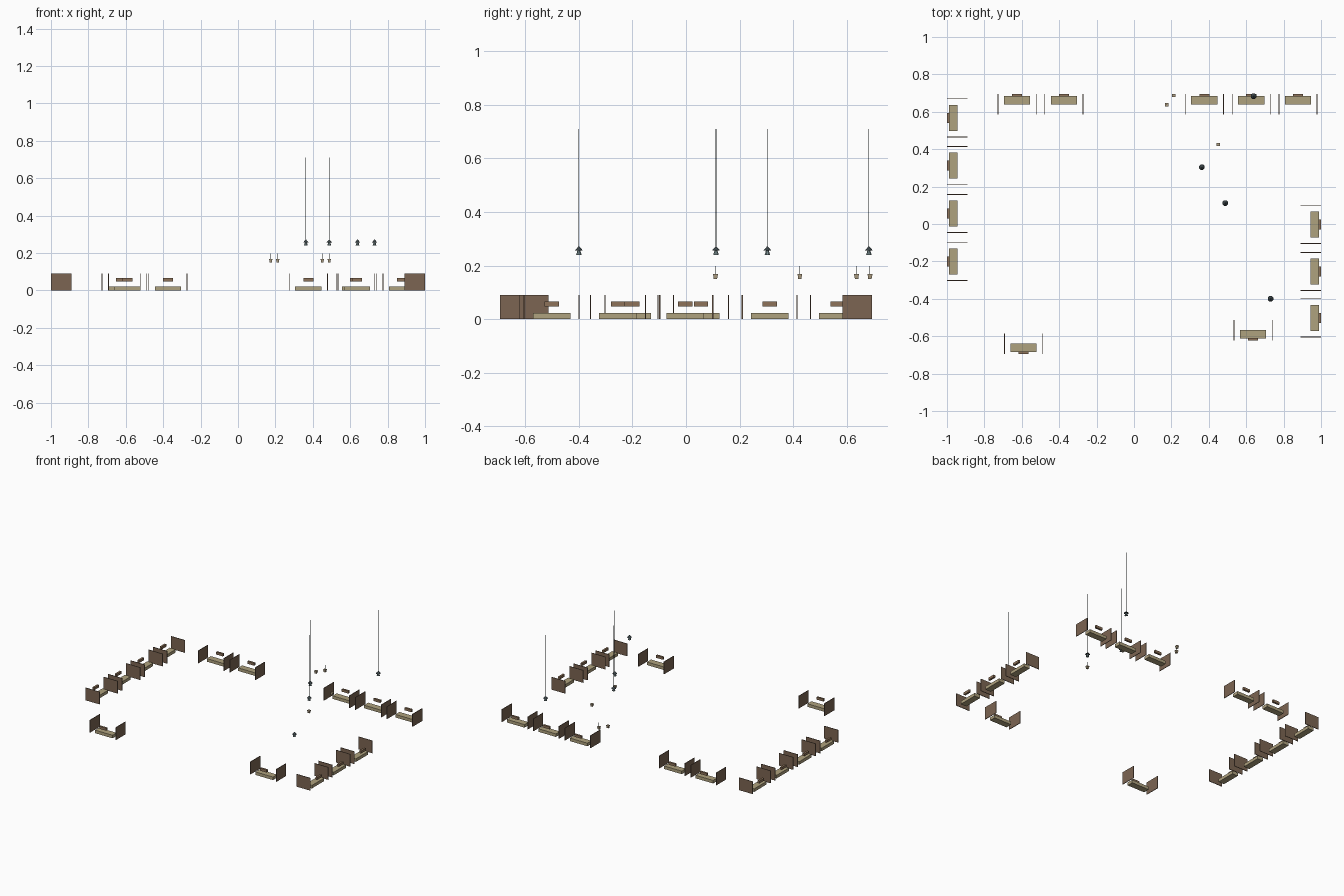
import bpy, bmesh, math
from mathutils import Matrix, Vector

if "Cube" in bpy.data.objects:
    bpy.data.objects.remove(bpy.data.objects["Cube"])


def material(name, rgb):
    m = bpy.data.materials.new(name)
    m.diffuse_color = (*rgb, 1)
    m.use_nodes = True
    m.node_tree.nodes["Principled BSDF"].inputs["Base Color"].default_value = m.diffuse_color
    return m


PANEL = material("brown_panel", (0.20, 0.13, 0.085))
SEAT = material("tan_seat", (0.43, 0.36, 0.21))
PAD = material("brown_pad", (0.27, 0.17, 0.10))
METAL = material("dark_metal", (0.04, 0.055, 0.06))
GLASS = material("grey_glass", (0.20, 0.28, 0.29))
CANDLE = material("tan_lantern", (0.42, 0.34, 0.22))


def finish(name, bm, mat, matrix):
    me = bpy.data.meshes.new(name)
    bm.to_mesh(me)
    bm.free()
    me.materials.append(mat)
    ob = bpy.data.objects.new(name, me)
    ob.matrix_world = matrix
    bpy.context.collection.objects.link(ob)


def box(name, lo, hi, mat, matrix=Matrix()):
    lo, hi = Vector(lo), Vector(hi)
    bm = bmesh.new()
    bmesh.ops.create_cube(bm, size=1)
    bmesh.ops.scale(bm, vec=hi - lo, verts=bm.verts)
    bmesh.ops.translate(bm, vec=(lo + hi) / 2, verts=bm.verts)
    finish(name, bm, mat, matrix)


def frustum(name, sides, r_low, r_high, z0, z1, mat, matrix):
    bm = bmesh.new()
    bmesh.ops.create_cone(bm, cap_ends=True, segments=sides, radius1=r_low,
                          radius2=r_high, depth=z1 - z0)
    bmesh.ops.rotate(bm, matrix=Matrix.Rotation(math.pi / sides, 3, 'Z'), verts=bm.verts)
    bmesh.ops.translate(bm, vec=(0, 0, (z0 + z1) / 2), verts=bm.verts)
    finish(name, bm, mat, matrix)


# Booth: back on local y = 0, opening toward local -y
def booth(x, y, angle):
    m = Matrix.Translation((x, y, 0)) @ Matrix.Rotation(math.radians(angle), 4, 'Z')
    for s in (-1, 1):
        box("booth_side_panel", (s * 0.102 - 0.002, -0.11, 0),
            (s * 0.102 + 0.002, 0, 0.09), PANEL, m)
    box("booth_bench", (-0.07, -0.057, 0), (0.07, -0.011, 0.022), SEAT, m)
    box("booth_back_pad", (-0.027, -0.014, 0.047), (0.027, 0, 0.065), PAD, m)


# Rows along the back, left, right and front walls
for x in (-0.625, -0.375, 0.376, 0.627, 0.877):
    booth(x, 0.695, 0)
for y in (0.567, 0.312, 0.056, -0.2):
    booth(-1, y, 90)
for y in (-0.002, -0.254, -0.502):
    booth(1, y, -90)
booth(-0.59, -0.695, 180)
booth(0.637, -0.623, 180)

# Hanging pendant lamps
for x, y in ((0.363, 0.304), (0.488, 0.112), (0.639, 0.683), (0.73, -0.4)):
    m = Matrix.Translation((x, y, 0))
    box("pendant_rod", (-0.001, -0.001, 0.265), (0.001, 0.001, 0.71), METAL, m)
    frustum("pendant_cap", 8, 0.016, 0.002, 0.256, 0.271, METAL, m)
    frustum("pendant_shade", 8, 0.011, 0.006, 0.24, 0.256, GLASS, m)

# Small square lanterns on short stems
for x, y in ((0.175, 0.637), (0.212, 0.687), (0.451, 0.425), (0.488, 0.11)):
    m = Matrix.Translation((x, y, 0))
    box("lantern_stem", (-0.001, -0.001, 0.165), (0.001, 0.001, 0.198), METAL, m)
    box("lantern_lid", (-0.009, -0.009, 0.163), (0.009, 0.009, 0.169), CANDLE, m)
    frustum("lantern_body", 4, 0.009, 0.011, 0.15, 0.163, CANDLE, m)
